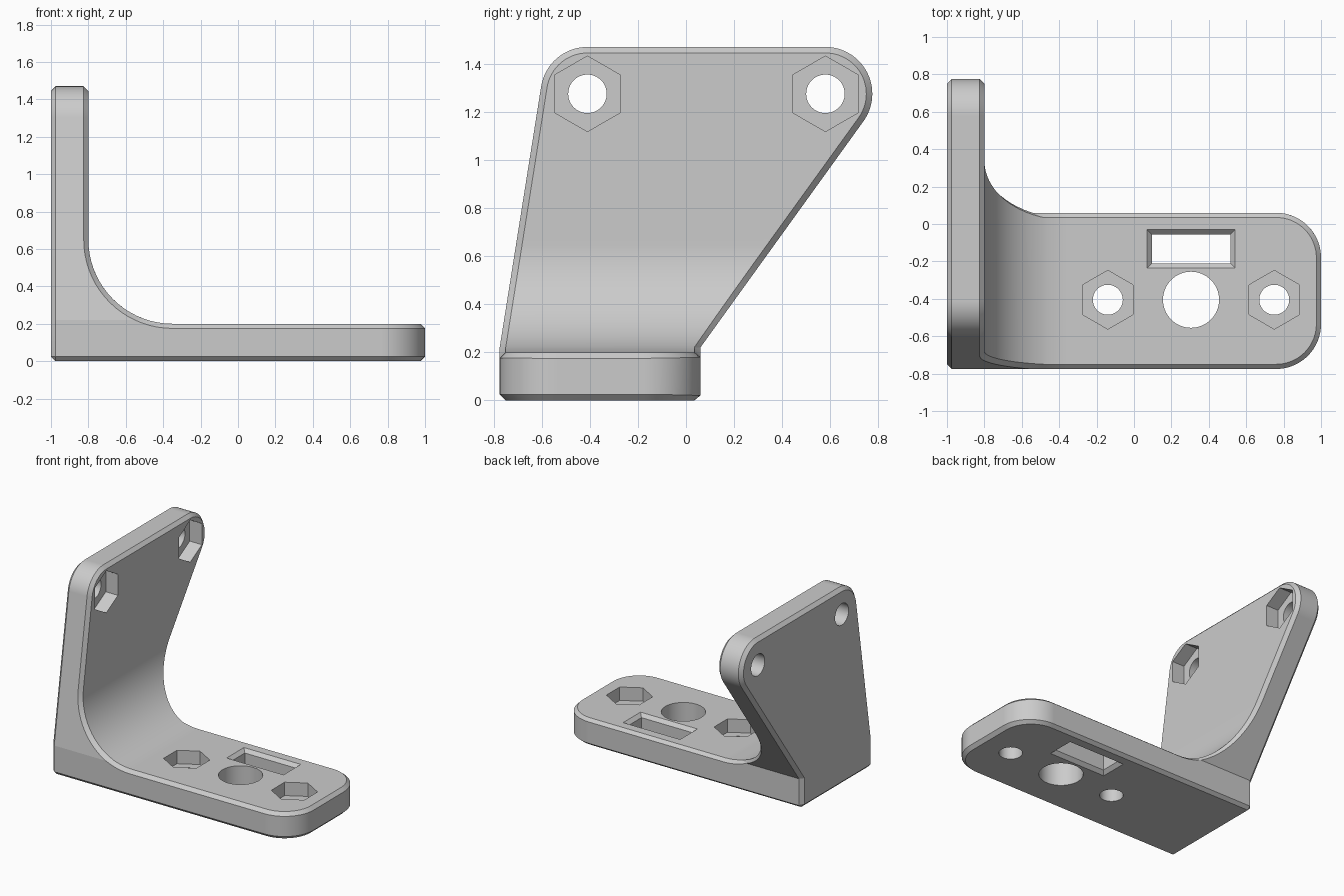
import bpy, bmesh
from math import sin, cos, tan, radians, pi, atan2, asin, hypot

if "Cube" in bpy.data.objects:
    bpy.data.objects.remove(bpy.data.objects["Cube"])

THICK = 0.2        # plate thickness
CHAMFER = 0.025
KINK = 0.22        # height where the wall sides start to lean
FRONT, BACK = -0.775, 0.06
ROUND = 0.195      # wall top corner radius
WALL_HOLES = [(-0.41, 1.275), (0.58, 1.275)]


def arc(cx, cy, r, start, end, steps):
    return [(cx + r * cos(start + (end - start) * i / steps),
             cy + r * sin(start + (end - start) * i / steps)) for i in range(steps + 1)]


def ring(cx, cy, r, sides):
    return arc(cx, cy, r, pi / 2, pi / 2 + 2 * pi, sides)[:-1]


def solid(name, rings):
    """Closed solid lofted through matching rings of points."""
    bm = bmesh.new()
    loops = [[bm.verts.new(p) for p in r] for r in rings]
    n = len(loops[0])
    for a, b in zip(loops, loops[1:]):
        for i in range(n):
            j = (i + 1) % n
            bm.faces.new((a[i], a[j], b[j], b[i]))
    bm.faces.new(loops[0])
    bm.faces.new(loops[-1])
    bmesh.ops.recalc_face_normals(bm, faces=bm.faces)
    mesh = bpy.data.meshes.new(name)
    bm.to_mesh(mesh)
    bm.free()
    ob = bpy.data.objects.new(name, mesh)
    bpy.context.collection.objects.link(ob)
    return ob


def along_x(name, pts, lo, hi):
    return solid(name, [[(x, p, q) for p, q in pts] for x in (lo, hi)])


def along_y(name, pts, lo, hi):
    return solid(name, [[(p, y, q) for p, q in pts] for y in (lo, hi)])


def along_z(name, pts, lo, hi):
    return solid(name, [[(p, q, z) for p, q in pts] for z in (lo, hi)])


def combine(target, tool, operation):
    mod = target.modifiers.new("cut", 'BOOLEAN')
    mod.operation, mod.object, mod.solver = operation, tool, 'EXACT'
    bpy.context.view_layer.objects.active = target
    bpy.ops.object.modifier_apply(modifier=mod.name)
    bpy.data.objects.remove(tool)


def lean(y_side, centre, sign):
    """Lean angle of the line from the kink that is tangent to a top corner."""
    dy, dz = centre[0] - y_side, centre[1] - KINK
    return atan2(dy, dz) + sign * asin(ROUND / hypot(dy, dz))


front_lean = lean(FRONT, WALL_HOLES[0], -1)
back_lean = lean(BACK, WALL_HOLES[1], 1)

# L-shaped section with the large inner fillet
section = [(-1, 0), (1, 0), (1, THICK)]
section += arc(-0.35, 0.65, 0.45, -pi / 2, -pi, 18) + [(-0.8, 1.8), (-1, 1.8)]
bracket = along_y("bracket", section, -1.2, 1.2)

# Side outline: narrow foot, leaning wall sides, rounded top
outline = [(BACK, -0.3), (FRONT, -0.3), (FRONT, KINK)]
outline += arc(*WALL_HOLES[0], ROUND, pi - front_lean, pi / 2, 16)
outline += arc(*WALL_HOLES[1], ROUND, pi / 2, -back_lean, 25) + [(BACK, KINK)]
combine(bracket, along_x("side_outline", outline, -1.3, 1.3), 'INTERSECT')

bm = bmesh.new()
bm.from_mesh(bracket.data)
bmesh.ops.remove_doubles(bm, verts=bm.verts, dist=1e-5)


def shear_foot(direction):
    """Shift the foot sides in line with the leaning wall (-1) or upright (+1)."""
    for v in bm.verts:
        if v.co.z < KINK:
            angle = front_lean if v.co.y < -0.36 else back_lean
            v.co.y += direction * (KINK - v.co.z) * tan(angle)
    bm.normal_update()


def bevel(edges, offset, segments):
    bmesh.ops.bevel(bm, geom=edges, offset=offset, offset_type='OFFSET', segments=segments,
                    profile=0.5, affect='EDGES', clamp_overlap=False)


# Rounded corners at the end of the base
bevel([e for e in bm.edges if min(v.co.x for v in e.verts) > 0.99
       and abs(e.verts[0].co.z - e.verts[1].co.z) > 0.1], 0.24, 18)

# Chamfer all outer edges while the sides are flat, then restore the kink
shear_foot(-1)
bmesh.ops.dissolve_limit(bm, angle_limit=0.02, verts=bm.verts, edges=bm.edges)
bmesh.ops.recalc_face_normals(bm, faces=bm.faces)
bevel([e for e in bm.edges if e.is_convex and e.calc_face_angle(0) > 0.7], CHAMFER, 1)
bmesh.ops.bisect_plane(bm, geom=bm.verts[:] + bm.edges[:] + bm.faces[:], dist=1e-5,
                       plane_co=(0, 0, KINK), plane_no=(0, 0, 1))
shear_foot(1)
bmesh.ops.recalc_face_normals(bm, faces=bm.faces)
bm.to_mesh(bracket.data)
bm.free()

# Bolt holes with hexagonal nut pockets in the wall
for y, z in WALL_HOLES:
    combine(bracket, along_x("hole", ring(y, z, 0.08, 64), -1.2, -0.6), 'DIFFERENCE')
    combine(bracket, along_x("pocket", ring(y, z, 0.157, 6), -0.9, -0.6), 'DIFFERENCE')

# Bolt holes with nut pockets and the large round hole in the base
for x in (-0.14, 0.75):
    combine(bracket, along_z("hole", ring(x, -0.405, 0.08, 64), -0.2, 0.4), 'DIFFERENCE')
    combine(bracket, along_z("pocket", ring(x, -0.405, 0.157, 6), 0.1, 0.4), 'DIFFERENCE')
combine(bracket, along_z("hole", ring(0.305, -0.405, 0.15, 64), -0.2, 0.4), 'DIFFERENCE')

# Rectangular slot, chamfered on both faces
slot = []
for z, grow in ((-CHAMFER, 2), (CHAMFER, 0), (THICK - CHAMFER, 0), (THICK + CHAMFER, 2)):
    w, d = 0.21 + grow * CHAMFER, 0.0775 + grow * CHAMFER
    slot.append([(0.305 + sx * w, -0.1325 + sy * d, z)
                 for sx, sy in ((-1, -1), (1, -1), (1, 1), (-1, 1))])
combine(bracket, solid("slot", slot), 'DIFFERENCE')

# Plain grey finish
grey = bpy.data.materials.new("grey")
grey.use_nodes = True
colour = (0.6, 0.6, 0.6, 1)
grey.diffuse_color = colour
grey.node_tree.nodes["Principled BSDF"].inputs["Base Color"].default_value = colour
bracket.data.materials.clear()
bracket.data.materials.append(grey)

bpy.ops.object.select_all(action='DESELECT')
bracket.select_set(True)
bpy.context.view_layer.objects.active = bracket
bpy.ops.object.shade_smooth_by_angle(angle=radians(8))
weighted = bracket.modifiers.new("weighted_normals", 'WEIGHTED_NORMAL')
weighted.keep_sharp = True
